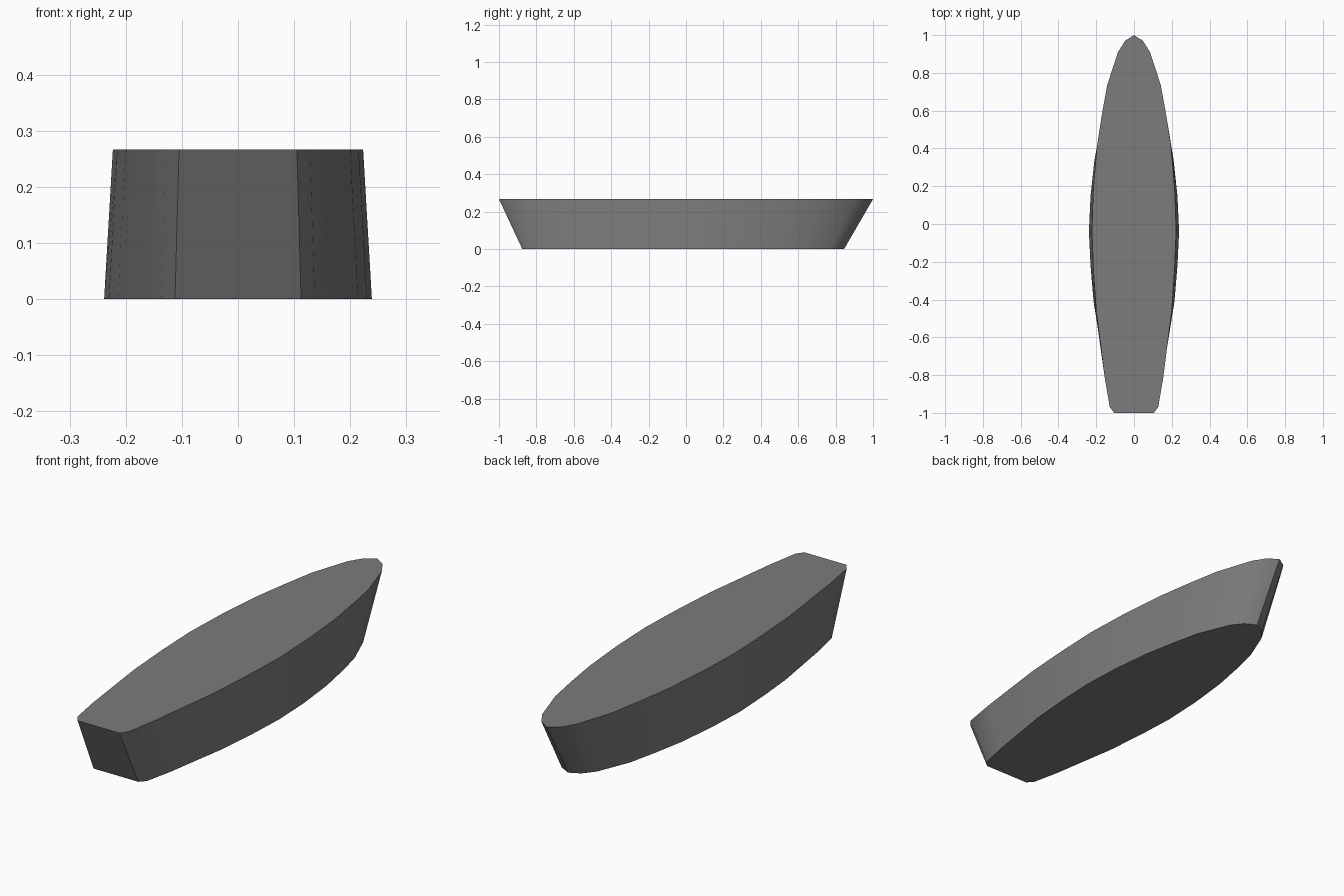
import bpy, bmesh, math

cube = bpy.data.objects.get("Cube")
if cube:
    bpy.data.objects.remove(cube, do_unlink=True)

HEIGHT = 0.267

# Half outline of the deck, from transom to bow
half = [(0.105, -1.0), (0.128, -0.97), (0.154, -0.82), (0.182, -0.6),
        (0.2, -0.46), (0.215, -0.24), (0.223, -0.03), (0.215, 0.19),
        (0.196, 0.41), (0.17, 0.58), (0.142, 0.735), (0.085, 0.91),
        (0.047, 0.97)]
outline = half + [(0.0, 1.0)] + [(-x, y) for x, y in reversed(half)]

# Grey hull paint
paint = bpy.data.materials.new("hull_grey")
paint.use_nodes = True
grey = (0.2, 0.2, 0.2, 1.0)
paint.diffuse_color = grey
paint.node_tree.nodes["Principled BSDF"].inputs["Base Color"].default_value = grey

# Hull: shorter, slightly wider bottom lofted up to the raked deck outline
bm = bmesh.new()
bottom = [bm.verts.new((x * 1.07, y * 0.86 - 0.015, 0)) for x, y in outline]
deck = [bm.verts.new((x, y, HEIGHT)) for x, y in outline]
bm.faces.new(deck)
bm.faces.new(bottom[::-1])
for i in range(len(outline)):
    j = (i + 1) % len(outline)
    bm.faces.new((bottom[i], bottom[j], deck[j], deck[i]))
bmesh.ops.recalc_face_normals(bm, faces=bm.faces)

mesh = bpy.data.meshes.new("hull")
bm.to_mesh(mesh)
bm.free()
mesh.materials.append(paint)
hull = bpy.data.objects.new("hull", mesh)
bpy.context.collection.objects.link(hull)

# Smooth sides with crisp deck, keel and transom edges
bpy.ops.object.select_all(action='DESELECT')
hull.select_set(True)
bpy.context.view_layer.objects.active = hull
bpy.ops.object.shade_smooth_by_angle(angle=math.radians(35))
